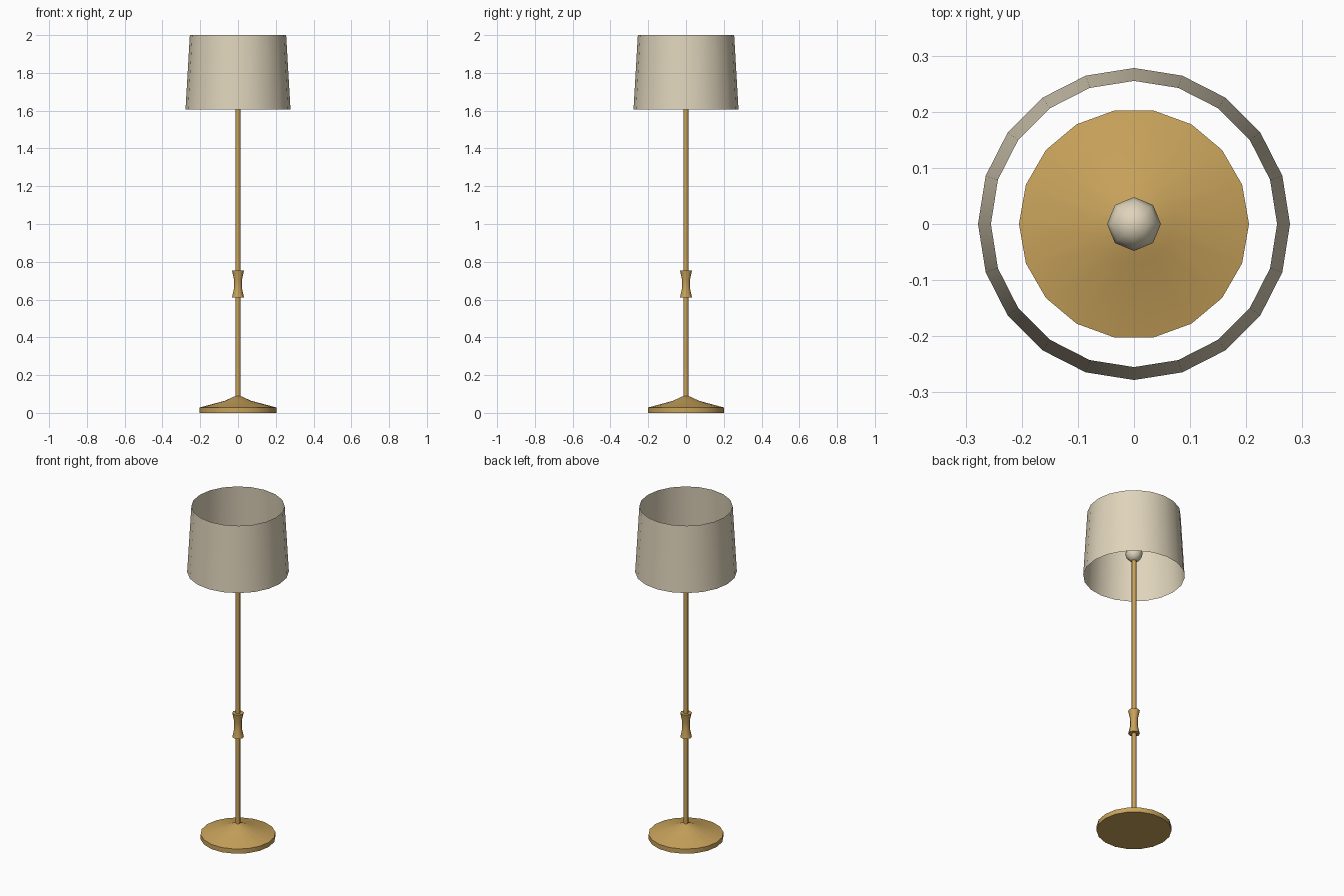
import bpy
import bmesh
from math import cos, sin, tau, radians

cube = bpy.data.objects.get("Cube")
if cube:
    bpy.data.objects.remove(cube, do_unlink=True)


def make_material(name, color):
    mat = bpy.data.materials.new(name)
    mat.use_nodes = True
    mat.diffuse_color = color
    bsdf = mat.node_tree.nodes["Principled BSDF"]
    bsdf.inputs["Base Color"].default_value = color
    return mat


def finish(name, bm, mat, angle):
    mesh = bpy.data.meshes.new(name)
    bm.to_mesh(mesh)
    bm.free()
    mesh.materials.append(mat)
    obj = bpy.data.objects.new(name, mesh)
    bpy.context.collection.objects.link(obj)
    bpy.ops.object.select_all(action="DESELECT")
    obj.select_set(True)
    bpy.context.view_layer.objects.active = obj
    bpy.ops.object.shade_smooth_by_angle(angle=radians(angle))
    return obj


def lathe(name, profile, sides, mat, caps=True, angle=30):
    """Revolve (radius, height) points, listed bottom to top, around z."""
    bm = bmesh.new()
    rings = [[bm.verts.new((r * cos(tau * i / sides), r * sin(tau * i / sides), z))
              for i in range(sides)] for r, z in profile]
    for low, high in zip(rings, rings[1:]):
        for i in range(sides):
            j = (i + 1) % sides
            bm.faces.new((low[i], low[j], high[j], high[i]))
    if caps:
        bm.faces.new(rings[0][::-1])
        bm.faces.new(rings[-1])
    return finish(name, bm, mat, angle)


brass = make_material("brass", (0.58, 0.365, 0.105, 1))
cream = make_material("cream fabric", (0.74, 0.66, 0.50, 1))

# Weighted foot with a low flared cone
lathe("base", [(0.205, 0), (0.205, 0.028), (0.07, 0.064), (0.013, 0.09)], 18, brass)

# Upright and its waisted grip
lathe("pole", [(0.013, 0.06), (0.013, 1.71)], 8, brass, angle=50)
lathe("grip", [(0.032, 0.61), (0.021, 0.66), (0.021, 0.705), (0.032, 0.755)],
      8, brass, angle=50)

# Open tapered shade
lathe("shade", [(0.278, 1.605), (0.255, 2.0)], 20, cream, caps=False)

# Bulb on top of the pole
bm = bmesh.new()
bmesh.ops.create_uvsphere(bm, u_segments=8, v_segments=6, radius=0.048)
bmesh.ops.translate(bm, verts=bm.verts, vec=(0, 0, 1.745))
finish("bulb", bm, cream, 50)
